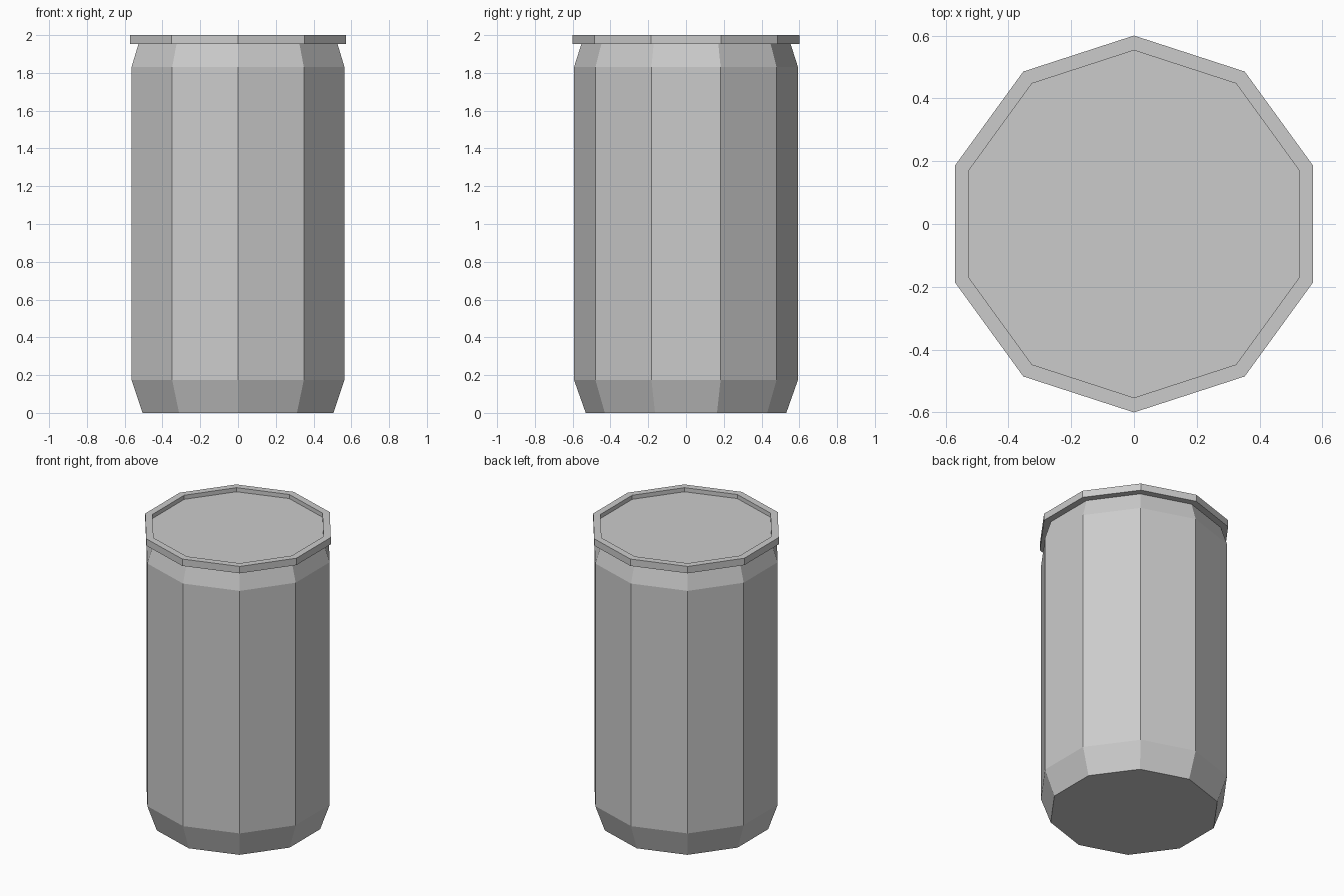
import bpy, bmesh
from math import cos, sin, pi

if "Cube" in bpy.data.objects:
    bpy.data.objects.remove(bpy.data.objects["Cube"])

SIDES = 10

# (radius, height) outline from the base, up the wall, over the rim, down to the lid
PROFILE = [
    (0.531, 0.0),     # base edge
    (0.593, 0.175),   # lower taper
    (0.593, 1.83),    # straight wall
    (0.554, 1.953),   # shoulder
    (0.60, 1.953),    # rim underside
    (0.60, 2.0),      # rim outer top
    (0.553, 2.0),     # rim inner top
    (0.553, 1.972),   # recessed lid
]


def lathe(name, profile, sides):
    bm = bmesh.new()
    rings = []
    for r, z in profile:
        angles = [pi / 2 + 2 * pi * i / sides for i in range(sides)]
        rings.append([bm.verts.new((r * cos(a), r * sin(a), z)) for a in angles])
    for low, high in zip(rings, rings[1:]):
        for i in range(sides):
            j = (i + 1) % sides
            bm.faces.new((low[i], low[j], high[j], high[i]))
    # flat base and lid
    bm.faces.new(rings[0][::-1])
    bm.faces.new(rings[-1])
    bmesh.ops.recalc_face_normals(bm, faces=bm.faces)
    mesh = bpy.data.meshes.new(name)
    bm.to_mesh(mesh)
    bm.free()
    obj = bpy.data.objects.new(name, mesh)
    bpy.context.collection.objects.link(obj)
    return obj


# Can with tapered ends, raised rim and recessed lid
lathe("can", PROFILE, SIDES)
